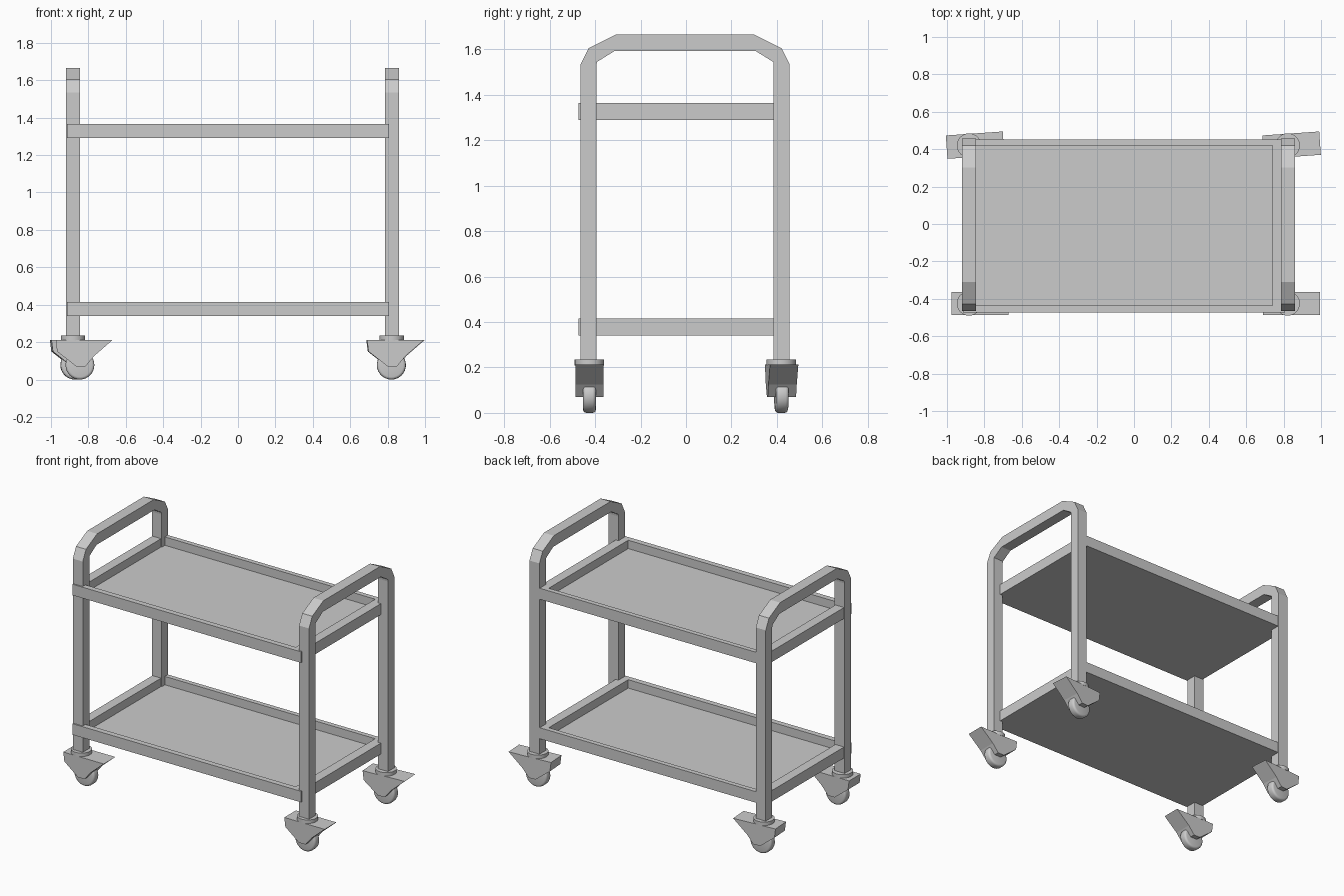
import bpy, bmesh, math
from mathutils import Matrix, Vector

if "Cube" in bpy.data.objects:
    bpy.data.objects.remove(bpy.data.objects["Cube"])


def finish(name, bm):
    bmesh.ops.recalc_face_normals(bm, faces=bm.faces)
    me = bpy.data.meshes.new(name)
    bm.to_mesh(me)
    bm.free()
    ob = bpy.data.objects.new(name, me)
    bpy.context.collection.objects.link(ob)
    return ob


def prism(name, pts, offset):
    """Extrude a closed 3D outline along an offset vector."""
    bm = bmesh.new()
    face = bm.faces.new([bm.verts.new(p) for p in pts])
    out = bmesh.ops.extrude_face_region(bm, geom=[face])
    moved = [g for g in out["geom"] if isinstance(g, bmesh.types.BMVert)]
    bmesh.ops.translate(bm, vec=Vector(offset), verts=moved)
    # the extrusion keeps the starting face as the other cap
    return finish(name, bm)


def cylinder(name, radius, depth, matrix, bevel=0.0):
    bm = bmesh.new()
    bmesh.ops.create_cone(bm, cap_ends=True, segments=32, radius1=radius,
                          radius2=radius, depth=depth)
    if bevel:
        rims = [e for e in bm.edges if abs(e.verts[0].co.z - e.verts[1].co.z) < 1e-5]
        bmesh.ops.bevel(bm, geom=rims, offset=bevel, segments=3, profile=0.5,
                        affect='EDGES')
    bmesh.ops.transform(bm, matrix=matrix, verts=bm.verts)
    ob = finish(name, bm)
    ob.data.shade_smooth()
    ob.data.set_sharp_from_angle(angle=math.radians(35))
    return ob


# Hoop frames: posts joined by a handle bar
half = [(0.46, 0.235), (0.46, 1.535), (0.425, 1.605), (0.305, 1.665)]
inner = [(0.312, 1.592), (0.388, 1.545), (0.39, 1.53), (0.39, 0.235)]
right_half = half + [(-y, z) for y, z in reversed(half)]
outline = right_half + [(-y, z) for y, z in reversed(inner)] + inner
for side, x in (("left", -0.92), ("right", 0.785)):
    prism(side + "_handle_frame", [(x, y - 0.004, z) for y, z in outline], (0.075, 0, 0))

# Tray shelves with raised rims
X0, X1, Y0, Y1 = -0.915, 0.806, -0.473, 0.453
for name, z in (("lower_shelf", 0.34), ("upper_shelf", 1.29)):
    corners = [(X0, Y0), (X1, Y0), (X1, Y1), (X0, Y1)]
    inside = [(-0.85, -0.435), (0.74, -0.435), (0.74, 0.42), (-0.85, 0.42)]
    bm = bmesh.new()
    rings = [[bm.verts.new((x, y, z + h)) for x, y in ring]
             for ring, h in ((corners, 0), (corners, 0.075), (inside, 0.075), (inside, 0.018))]
    for a, b in zip(rings, rings[1:]):
        for i in range(4):
            j = (i + 1) % 4
            bm.faces.new((a[i], a[j], b[j], b[i]))
    bm.faces.new(rings[0])
    bm.faces.new(rings[-1])
    finish(name, bm)

# Casters: swivel disc, wedge housing and wheel
housing = [(-0.13, 0.212), (-0.122, 0.15), (-0.02, 0.07), (0.03, 0.07),
           (0.075, 0.125), (0.175, 0.212)]
casters = [("front_left", -0.882, -0.845, -0.425, 0),
           ("front_right", 0.822, 0.82, -0.425, 0),
           ("back_left", -0.882, -0.872, 0.42, 4),
           ("back_right", 0.822, 0.82, 0.42, 4)]
for name, disc_x, x, y, angle in casters:
    cylinder(name + "_swivel", 0.065, 0.027, Matrix.Translation((disc_x, y, 0.2225)))
    turn = Matrix.Translation((x, y, 0)) @ Matrix.Rotation(math.radians(angle), 4, 'Z')
    body = prism(name + "_housing", [(px, -0.0625, pz) for px, pz in housing], (0, 0.125, 0))
    body.data.transform(turn)
    spin = Matrix.Translation((0, 0, 0.077)) @ Matrix.Rotation(math.pi / 2, 4, 'X')
    cylinder(name + "_wheel", 0.077, 0.056, turn @ spin, 0.014)
